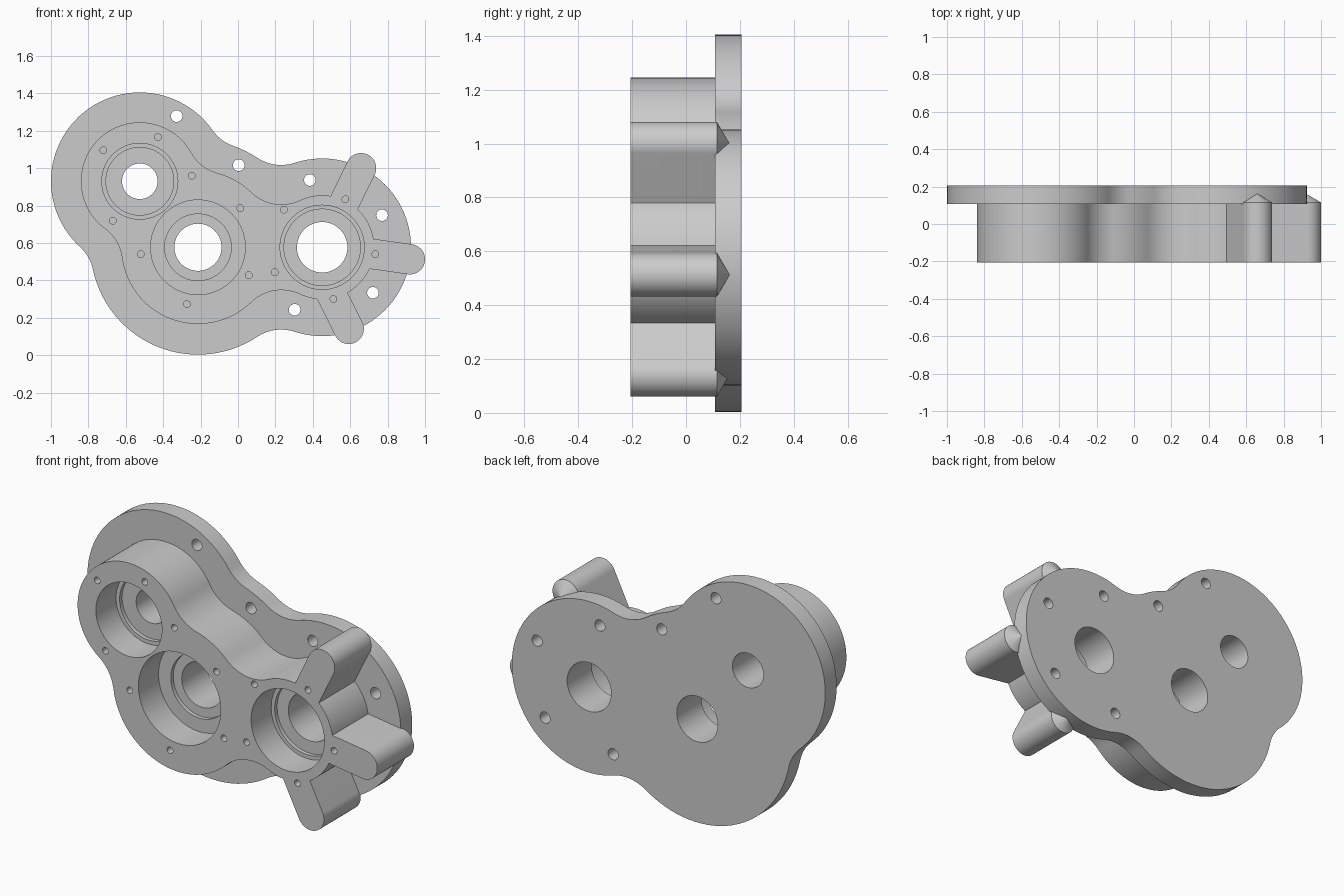
import bpy, bmesh, math
from mathutils import Vector

if "Cube" in bpy.data.objects:
    bpy.data.objects.remove(bpy.data.objects["Cube"])

FRONT, SEAT, BACK = -0.207, 0.107, 0.207      # y of housing face, flange face, rear face
A, B, C = Vector((-0.525, 0.93)), Vector((-0.214, 0.577)), Vector((0.45, 0.577))

metal = bpy.data.materials.new("light_grey_metal")
metal.diffuse_color = (0.6, 0.6, 0.6, 1)
metal.use_nodes = True
metal.node_tree.nodes["Principled BSDF"].inputs["Base Color"].default_value = metal.diffuse_color


def prism(name, pts, y0, y1):
    """Extrude a counter-clockwise (x, z) outline from y0 to y1."""
    bm = bmesh.new()
    face = bm.faces.new([bm.verts.new((p[0], y0, p[1])) for p in pts])
    ext = bmesh.ops.extrude_face_region(bm, geom=[face])
    for v in ext["geom"]:
        if isinstance(v, bmesh.types.BMVert):
            v.co.y = y1
    bmesh.ops.recalc_face_normals(bm, faces=bm.faces)
    return add(name, bm)


def add(name, bm):
    me = bpy.data.meshes.new(name)
    bm.to_mesh(me)
    bm.free()
    ob = bpy.data.objects.new(name, me)
    bpy.context.scene.collection.objects.link(ob)
    me.materials.append(metal)
    return ob


def arc(c, r, a0, a1, step=math.radians(4)):
    n = max(2, math.ceil(abs(a1 - a0) / step))
    return [c + r * Vector((math.cos(a0 + (a1 - a0) * i / n),
                            math.sin(a0 + (a1 - a0) * i / n))) for i in range(n + 1)]


def angle(v):
    return math.atan2(v.y, v.x)


def disc(c, r, n=72):
    return arc(c, r, 0, 2 * math.pi, 2 * math.pi / n)[:-1]


def fillet_centre(p, rp, q, rq, f):
    """Centre of a fillet touching two circles, on the right of p -> q."""
    d = q - p
    L = d.length
    u = d / L
    x = (L * L + (rp + f) ** 2 - (rq + f) ** 2) / (2 * L)
    h = math.sqrt((rp + f) ** 2 - x * x)
    return p + u * x + Vector((u.y, -u.x)) * h


def lobed_outline(ra, rb, rc, f):
    """Three round lobes blended with concave fillets."""
    ring = [(C, rc), (B, rb), (A, ra), (B, rb)]
    fil = [fillet_centre(*ring[i], *ring[(i + 1) % 4], f) for i in range(4)]
    pts = []
    for i, (c, r) in enumerate(ring):
        a0, a1 = angle(fil[i - 1] - c), angle(fil[i] - c)
        if a1 < a0:
            a1 += 2 * math.pi
        pts += arc(c, r, a0, a1)
        nxt = ring[(i + 1) % 4][0]
        b0, b1 = angle(c - fil[i]), angle(nxt - fil[i])
        if b1 > b0:
            b1 -= 2 * math.pi
        pts += arc(fil[i], f, b0, b1)[1:-1]
    return pts


def arm(tip, direction, length, r=0.081):
    """Round-ended arm with a conical rear point at its tip."""
    a = math.radians(direction)
    u = Vector((math.cos(a), math.sin(a)))
    n = Vector((-u.y, u.x))
    root = tip - u * length
    pts = arc(tip, r, a - math.pi / 2, a + math.pi / 2) + [root + n * r, root - n * r]
    bar = prism("arm", pts, FRONT, 0.115)
    bm = bmesh.new()
    rim = [bm.verts.new((p.x, 0.115, p.y)) for p in disc(tip, r * 0.995)]
    low = [bm.verts.new((p.x, 0.05, p.y)) for p in disc(tip, r * 0.995)]
    apex = bm.verts.new((tip.x, 0.162, tip.y))
    bm.faces.new(low)
    for i in range(len(rim)):
        bm.faces.new((rim[i - 1], rim[i], apex))
        bm.faces.new((low[i - 1], low[i], rim[i], rim[i - 1]))
    bmesh.ops.recalc_face_normals(bm, faces=bm.faces)
    return [bar, add("arm_point", bm)]


# Rear flange plate and the raised housing on it
housing = prism("gear_housing", lobed_outline(0.475, 0.574, 0.475, 0.23), SEAT, BACK)
solids = [prism("raised_body", lobed_outline(0.315, 0.41, 0.278, 0.23), FRONT, 0.15)]

# Three arms around the right-hand lobe
solids += arm(Vector((0.658, 1.0)), 64, 0.25)
solids += arm(Vector((0.919, 0.513)), -8, 0.26)
solids += arm(Vector((0.592, 0.141)), -63.5, 0.24)

# Stepped bearing bores: (centre, bearing, shoulder, shaft radius)
cuts = []
for c, r1, r2, r3 in ((A, 0.203, 0.181, 0.095), (B, 0.253, 0.178, 0.126),
                      (C, 0.225, 0.204, 0.135)):
    cuts += [prism("bearing_bore", disc(c, r1), -0.3, -0.03),
             prism("shoulder_bore", disc(c, r2), -0.29, -0.008),
             prism("shaft_hole", disc(c, r3), -0.28, 0.3)]

# Blind screw holes in the housing face
for x, z in ((-0.72, 1.096), (-0.428, 1.166), (-0.247, 0.96), (-0.669, 0.719),
             (-0.52, 0.54), (-0.273, 0.273), (0.058, 0.428), (0.012, 0.786),
             (0.245, 0.778), (0.574, 0.834), (0.734, 0.54), (0.51, 0.3), (0.197, 0.444)):
    cuts.append(prism("screw_hole", disc(Vector((x, z)), 0.018, 24), -0.3, -0.09))

# Mounting holes through the flange
for x, z in ((-0.328, 1.278), (0.004, 1.016), (0.384, 0.936), (0.77, 0.749),
             (0.721, 0.334), (0.303, 0.243)):
    cuts.append(prism("mounting_hole", disc(Vector((x, z)), 0.031, 32), 0.0, 0.3))

# Join the solids, then cut the holes
for ob, op in [(o, "UNION") for o in solids] + [(o, "DIFFERENCE") for o in cuts]:
    m = housing.modifiers.new(ob.name, "BOOLEAN")
    m.operation, m.solver, m.object = op, "EXACT", ob
dg = bpy.context.evaluated_depsgraph_get()
mesh = bpy.data.meshes.new_from_object(housing.evaluated_get(dg))
housing.modifiers.clear()
housing.data = mesh
for ob in solids + cuts:
    bpy.data.objects.remove(ob)

# Smooth curved walls, keep the machined edges crisp
bpy.context.view_layer.objects.active = housing
housing.select_set(True)
bpy.ops.object.shade_smooth_by_angle(angle=math.radians(25))
